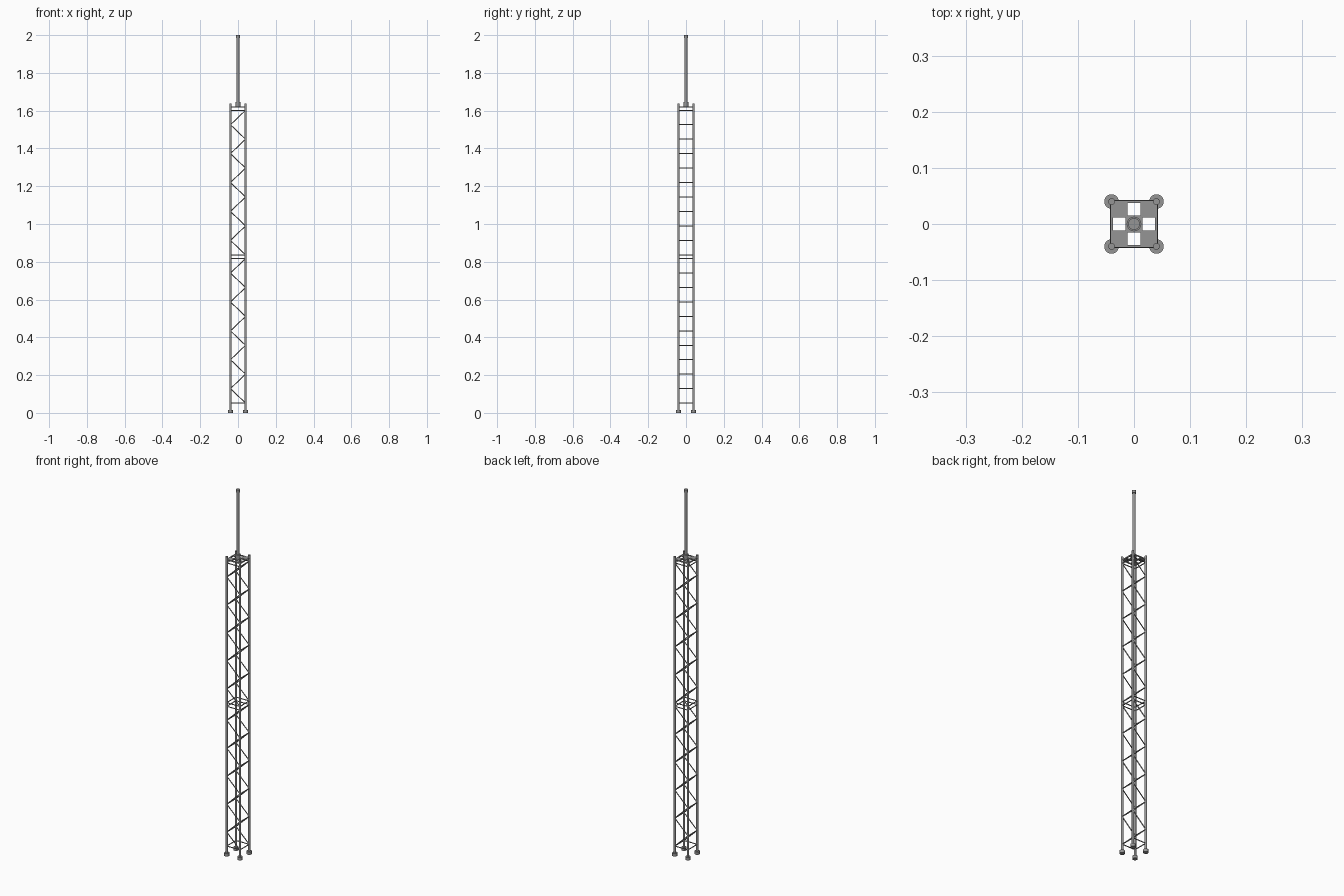
import bpy, bmesh
from mathutils import Vector

if "Cube" in bpy.data.objects:
    bpy.data.objects.remove(bpy.data.objects["Cube"])

L = 0.04                      # leg offset from centre
STEP = 0.0765                 # lattice pitch
R = 0.0026                    # lattice rod radius

metal = bpy.data.materials.new("dark_metal")
metal.diffuse_color = (0.3, 0.3, 0.3, 1)
metal.use_nodes = True
metal.node_tree.nodes["Principled BSDF"].inputs["Base Color"].default_value = metal.diffuse_color


def add_rod(bm, a, b, r, sides=8):
    a, b = Vector(a), Vector(b)
    d = b - a
    m = d.to_track_quat('Z', 'Y').to_matrix().to_4x4()
    m.translation = (a + b) / 2
    bmesh.ops.create_cone(bm, cap_ends=True, segments=sides, radius1=r,
                          radius2=r, depth=d.length, matrix=m)


def add_box(bm, x0, x1, y0, y1, z0, z1):
    res = bmesh.ops.create_cube(bm, size=1)
    for v in res['verts']:
        v.co = Vector(((x0 + x1) / 2 + v.co.x * (x1 - x0),
                       (y0 + y1) / 2 + v.co.y * (y1 - y0),
                       (z0 + z1) / 2 + v.co.z * (z1 - z0)))


def finish(bm, name):
    me = bpy.data.meshes.new(name)
    bm.to_mesh(me)
    bm.free()
    me.materials.append(metal)
    ob = bpy.data.objects.new(name, me)
    bpy.context.collection.objects.link(ob)
    bpy.context.view_layer.objects.active = ob
    ob.select_set(True)
    bpy.ops.object.shade_smooth_by_angle()
    ob.select_set(False)
    return ob


corners = [(x, y) for x in (-L, L) for y in (-L, L)]

# Four legs with wider feet
bm = bmesh.new()
for x, y in corners:
    add_rod(bm, (x, y, 0.005), (x, y, 1.637), 0.006, 16)
finish(bm, "legs")
bm = bmesh.new()
for x, y in corners:
    add_rod(bm, (x, y, 0), (x, y, 0.016), 0.013, 20)
finish(bm, "feet")

# Zigzag bracing on front and back, rungs on the sides at each node
for name, base in (("lower_lattice", 0.052), ("upper_lattice", 0.837)):
    bm = bmesh.new()
    for i in range(11):
        z = base + i * STEP
        x = L if i % 2 == 0 else -L
        add_rod(bm, (x, -L, z), (x, L, z), R)
        if i < 10:
            for y in (-L, L):
                add_rod(bm, (x, y, z), (-x, y, z + STEP), R)
    finish(bm, name)

# Square ring frames at section ends
bm = bmesh.new()
for z in (0.052, 0.817, 0.837, 1.602):
    for s in (-L, L):
        add_rod(bm, (-L, s, z), (L, s, z), R)
    add_rod(bm, (-L, -L, z), (-L, L, z), R)
finish(bm, "ring_frames")

# Top plate with four square windows
bm = bmesh.new()
z0, z1 = 1.617, 1.623
for sx in (-1, 1):
    for sy in (-1, 1):
        xs, ys = sorted((sx * 0.0115, sx * 0.042)), sorted((sy * 0.0115, sy * 0.042))
        add_box(bm, *xs, *ys, z0, z1)
for s in (-1, 1):
    e = sorted((s * 0.0375, s * 0.042))
    add_box(bm, *e, -0.0115, 0.0115, z0, z1)
    add_box(bm, -0.0115, 0.0115, *e, z0, z1)
add_box(bm, -0.0155, 0.0155, -0.0155, 0.0155, z0, z1)
finish(bm, "top_plate")

# Mast with socket and tip cap
bm = bmesh.new()
add_rod(bm, (0, 0, 1.617), (0, 0, 1.645), 0.013, 20)
finish(bm, "mast_socket")
bm = bmesh.new()
add_rod(bm, (0, 0, 1.62), (0, 0, 1.99), 0.0075, 16)
finish(bm, "mast")
bm = bmesh.new()
add_rod(bm, (0, 0, 1.985), (0, 0, 2.0), 0.0105, 16)
finish(bm, "mast_cap")
